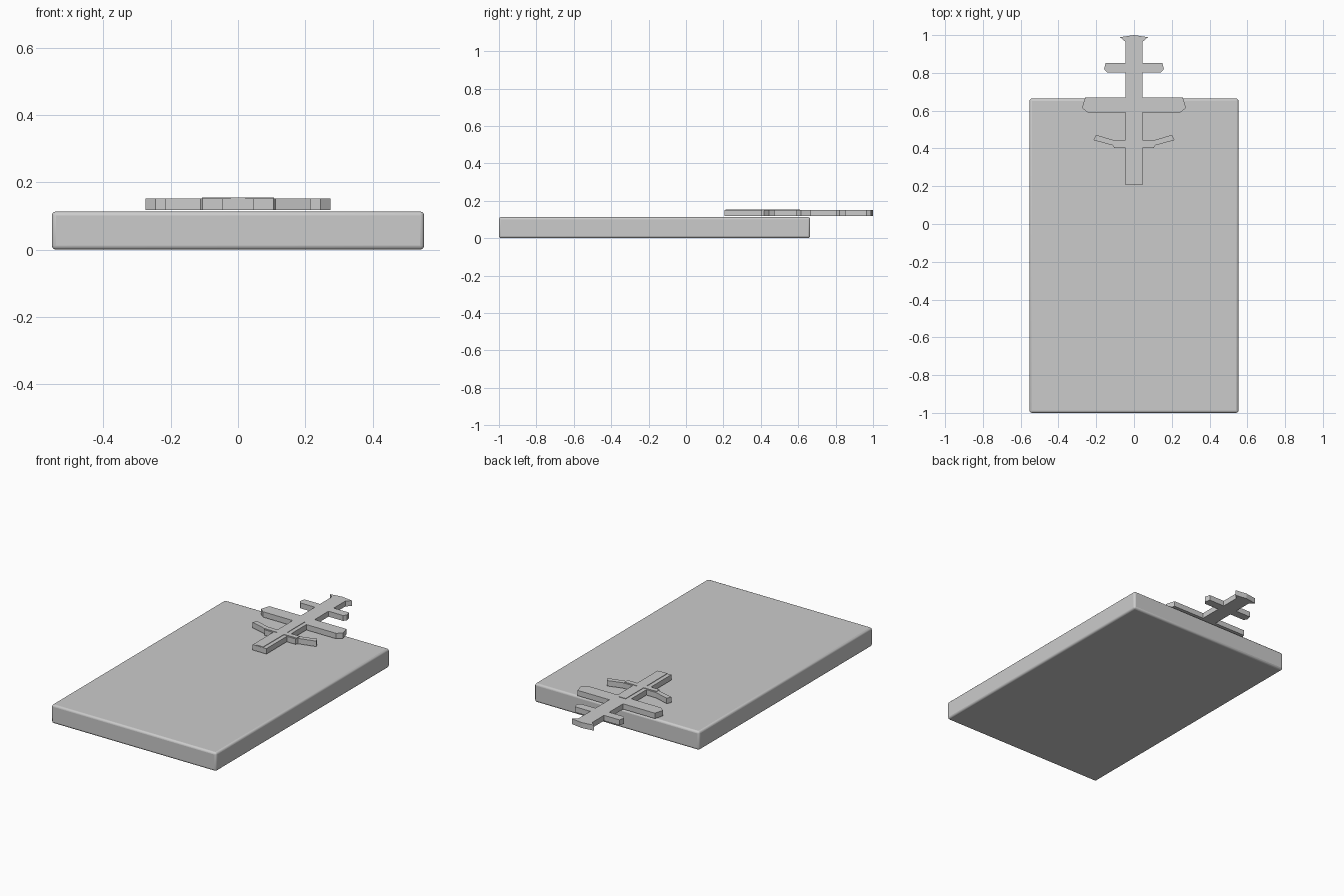
import bpy, bmesh

if "Cube" in bpy.data.objects:
    bpy.data.objects.remove(bpy.data.objects["Cube"])


def extrude_outline(name, half, z0, z1):
    """Prism from the right half of a symmetric outline, listed bottom to top."""
    pts = half + [(-x, y) for x, y in reversed(half) if x > 0]
    bm = bmesh.new()
    face = bm.faces.new([bm.verts.new((x, y, z0)) for x, y in pts])
    ext = bmesh.ops.extrude_face_region(bm, geom=[face])
    top = [v for v in ext["geom"] if isinstance(v, bmesh.types.BMVert)]
    bmesh.ops.translate(bm, verts=top, vec=(0, 0, z1 - z0))
    bmesh.ops.recalc_face_normals(bm, faces=bm.faces)
    mesh = bpy.data.meshes.new(name)
    bm.to_mesh(mesh)
    bm.free()
    ob = bpy.data.objects.new(name, mesh)
    bpy.context.collection.objects.link(ob)
    return ob


# Thick base slab with small rounded edges
slab = extrude_outline("base_slab", [(0.553, -1.0), (0.553, 0.664)], 0.0, 0.113)
bevel = slab.modifiers.new("rounded_edges", "BEVEL")
bevel.width = 0.012
bevel.segments = 3
bpy.context.view_layer.objects.active = slab
slab.select_set(True)
bpy.ops.object.shade_smooth_by_angle()

# Flat ornament: stem, bent lower arms, wide middle arms, short upper arms, flared head
w = 0.046
extrude_outline("ornament", [
    (w, 0.207),
    (w, 0.402), (0.105, 0.402), (0.111, 0.416), (0.215, 0.444),
    (0.201, 0.472), (0.111, 0.445), (w, 0.445),
    (w, 0.59), (0.245, 0.59), (0.275, 0.614), (0.259, 0.669), (w, 0.669),
    (w, 0.802), (0.143, 0.802), (0.158, 0.82), (0.150, 0.852), (w, 0.852),
    (w, 0.965), (0.074, 0.989), (0.0, 1.0),
], 0.118, 0.151)

# Thin raised inlay on the lower half of the ornament
s = 0.022
extrude_outline("raised_inlay", [
    (s, 0.21), (s, 0.41), (0.107, 0.41), (0.107, 0.437), (s, 0.437), (s, 0.61),
], 0.149, 0.154)
